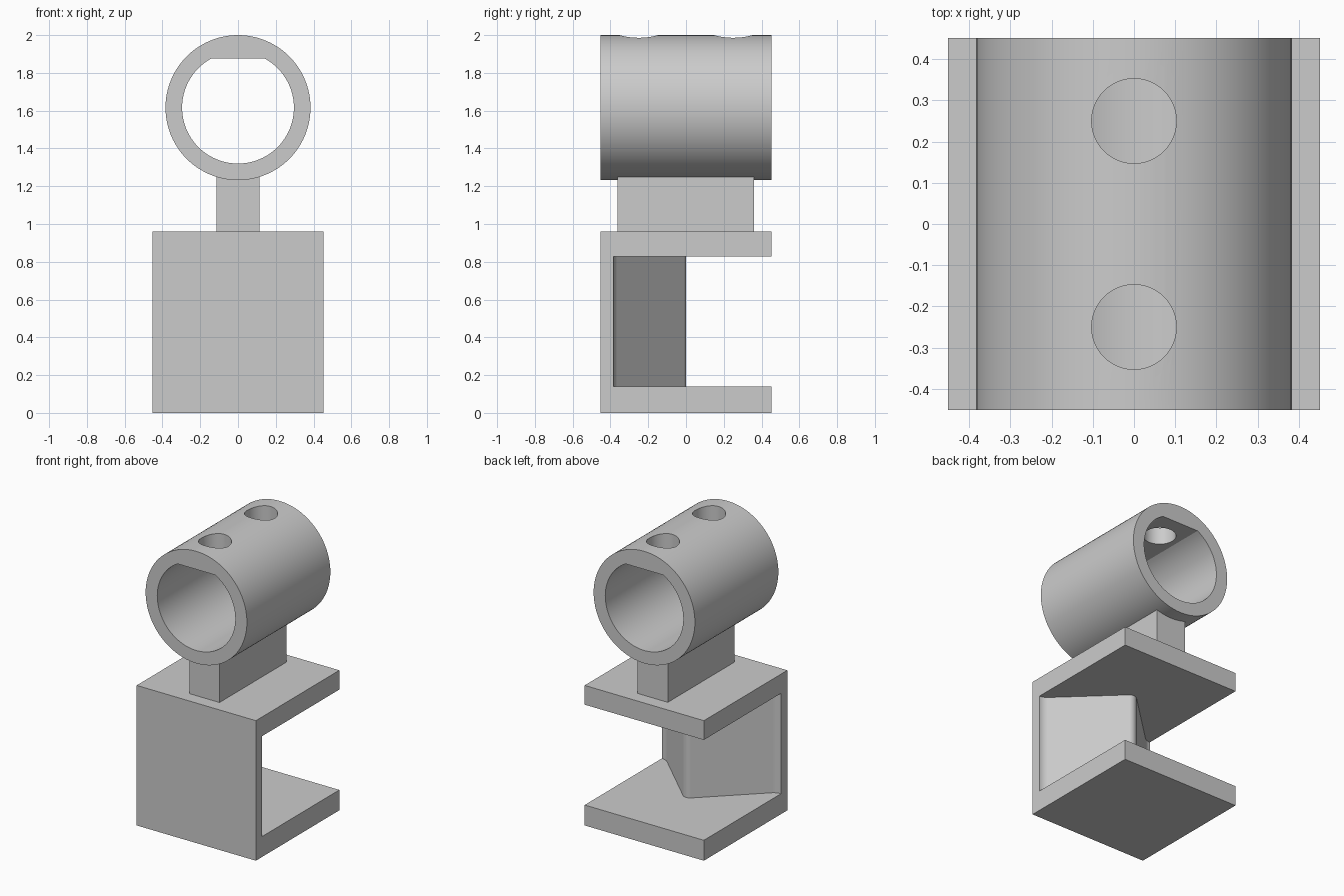
import bpy
import bmesh
from math import pi, sin, cos, asin
from mathutils import Vector

cube = bpy.data.objects.get("Cube")
if cube:
    bpy.data.objects.remove(cube, do_unlink=True)

HALF = 0.452                       # half the width and depth
FLOOR, CEIL, TOP = 0.14, 0.828, 0.96
PLATE_BACK = -0.384                # inner side of the front plate
AXIS_Z, OUTER, BORE = 1.616, 0.384, 0.296
FLAT = 0.26                        # height of the bore flat above the axis

grey = bpy.data.materials.new("plain grey")
grey.use_nodes = True
grey.diffuse_color = (0.6, 0.6, 0.6, 1)
grey.node_tree.nodes["Principled BSDF"].inputs["Base Color"].default_value = (0.6, 0.6, 0.6, 1)


def prism(name, outline, place, start, end):
    """Extrude a 2D outline between two levels; place maps (u, v, level) to a point."""
    bm = bmesh.new()
    face = bm.faces.new([bm.verts.new(place(u, v, start)) for u, v in outline])
    shift = Vector(place(0, 0, end)) - Vector(place(0, 0, start))
    new = bmesh.ops.extrude_face_region(bm, geom=[face], use_keep_orig=True)["geom"]
    bmesh.ops.translate(bm, vec=shift, verts=[g for g in new if isinstance(g, bmesh.types.BMVert)])
    bmesh.ops.recalc_face_normals(bm, faces=bm.faces)
    mesh = bpy.data.meshes.new(name)
    bm.to_mesh(mesh)
    bm.free()
    mesh.materials.append(grey)
    obj = bpy.data.objects.new(name, mesh)
    bpy.context.collection.objects.link(obj)
    return obj


def arc(cx, cy, r, a0, a1, n):
    return [(cx + r * cos(a0 + (a1 - a0) * i / n), cy + r * sin(a0 + (a1 - a0) * i / n))
            for i in range(n + 1)]


def along_x(u, v, t):
    return (t, u, v)


def along_y(u, v, t):
    return (u, t, v)


def along_z(u, v, t):
    return (u, v, t)


def select_only(obj):
    bpy.ops.object.select_all(action='DESELECT')
    obj.select_set(True)
    bpy.context.view_layer.objects.active = obj


def smooth(obj):
    select_only(obj)
    bpy.ops.object.shade_smooth_by_angle(angle=pi / 6)


def cut(obj, cutter):
    mod = obj.modifiers.new("cut", 'BOOLEAN')
    mod.operation, mod.solver, mod.object = 'DIFFERENCE', 'EXACT', cutter
    select_only(obj)
    bpy.ops.object.modifier_apply(modifier=mod.name)
    bpy.data.objects.remove(cutter, do_unlink=True)


# C-shaped bracket: front plate with two shelves
prism("bracket", [(-HALF, 0), (HALF, 0), (HALF, FLOOR), (PLATE_BACK, FLOOR),
                  (PLATE_BACK, CEIL), (HALF, CEIL), (HALF, TOP), (-HALF, TOP)],
      along_x, -HALF, HALF)

# Wedge between the shelves, with a rounded nose and filleted feet
slope = 0.70                       # angle of the wedge sides
nose_r, foot_r = 0.045, 0.08
nose = arc(0, -nose_r, nose_r, pi / 2 - slope, pi / 2, 6)
foot = arc(HALF, PLATE_BACK + foot_r, foot_r, -pi / 2 - slope, -pi / 2, 6)
half = list(reversed(foot)) + nose
wedge = prism("wedge", half + [(-x, y) for x, y in reversed(half[:-1])]
              + [(-HALF, PLATE_BACK - 0.02), (HALF, PLATE_BACK - 0.02)],
              along_z, FLOOR, CEIL)
smooth(wedge)

# Neck joining the bracket to the tube
prism("neck", [(-0.114, TOP), (0.114, TOP), (0.114, 1.27), (-0.114, 1.27)],
      along_y, -0.363, 0.36)

# Tube with a flat-topped bore and two holes through the top
tube = prism("tube", arc(0, AXIS_Z, OUTER, 0, 2 * pi, 96)[:-1], along_y, -HALF, HALF)
a = asin(FLAT / BORE)
cut(tube, prism("bore_cutter", arc(0, AXIS_Z, BORE, pi - a, 2 * pi + a, 80), along_y, -0.6, 0.6))
for y in (-0.25, 0.25):
    cut(tube, prism("hole_cutter", arc(0, y, 0.103, 0, 2 * pi, 48)[:-1],
                    along_z, AXIS_Z, 2.2))
smooth(tube)
